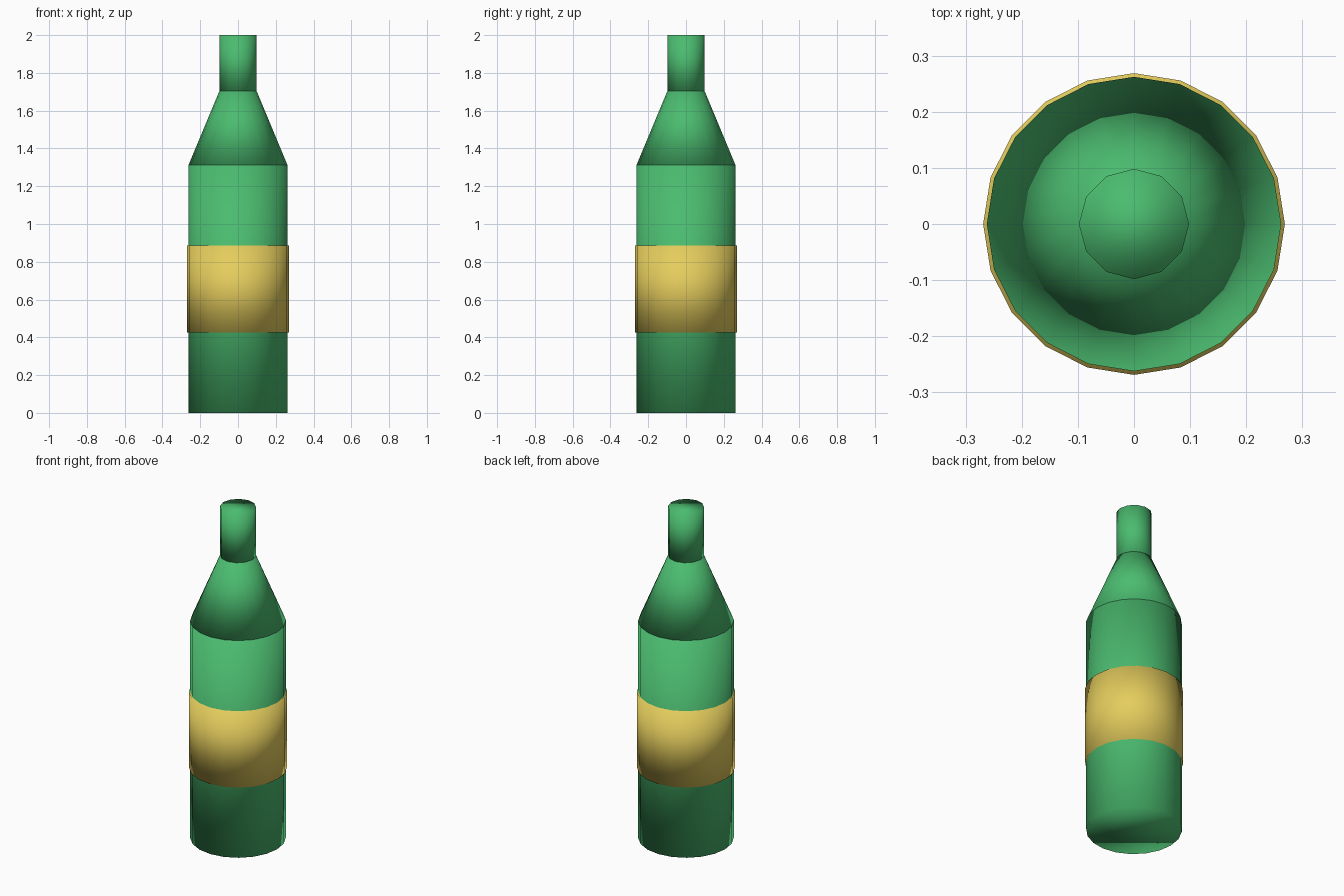
import bpy

default_cube = bpy.data.objects.get("Cube")
if default_cube:
    bpy.data.objects.remove(default_cube, do_unlink=True)

UNIT = 2 / 6.1  # overall height of 6.1 units becomes 2


def make_material(name, rgb):
    mat = bpy.data.materials.new(name)
    mat.use_nodes = True
    colour = (*rgb, 1)
    mat.diffuse_color = colour
    mat.node_tree.nodes["Principled BSDF"].inputs["Base Color"].default_value = colour
    return mat


def turned_part(name, sides, bottom, top, r_bottom, r_top, mat):
    """Capped, fully smooth-shaded cylinder or cone section."""
    bpy.ops.mesh.primitive_cone_add(
        vertices=sides, radius1=r_bottom * UNIT, radius2=r_top * UNIT,
        depth=(top - bottom) * UNIT, location=(0, 0, (bottom + top) / 2 * UNIT))
    part = bpy.context.object
    part.name = name
    part.data.materials.append(mat)
    bpy.ops.object.shade_smooth()
    return part


glass = make_material("green glass", (0.07, 0.50, 0.16))
paper = make_material("yellow paper", (0.78, 0.61, 0.11))

# Bottle from the base up, then the label band wrapped around it
turned_part("body", 20, 0, 4, 0.8, 0.8, glass)
turned_part("shoulder", 20, 4, 5.2, 0.8, 0.3, glass)
turned_part("neck", 12, 5.2, 6.1, 0.3, 0.3, glass)
turned_part("label", 20, 1.3, 2.7, 0.82, 0.82, paper)
